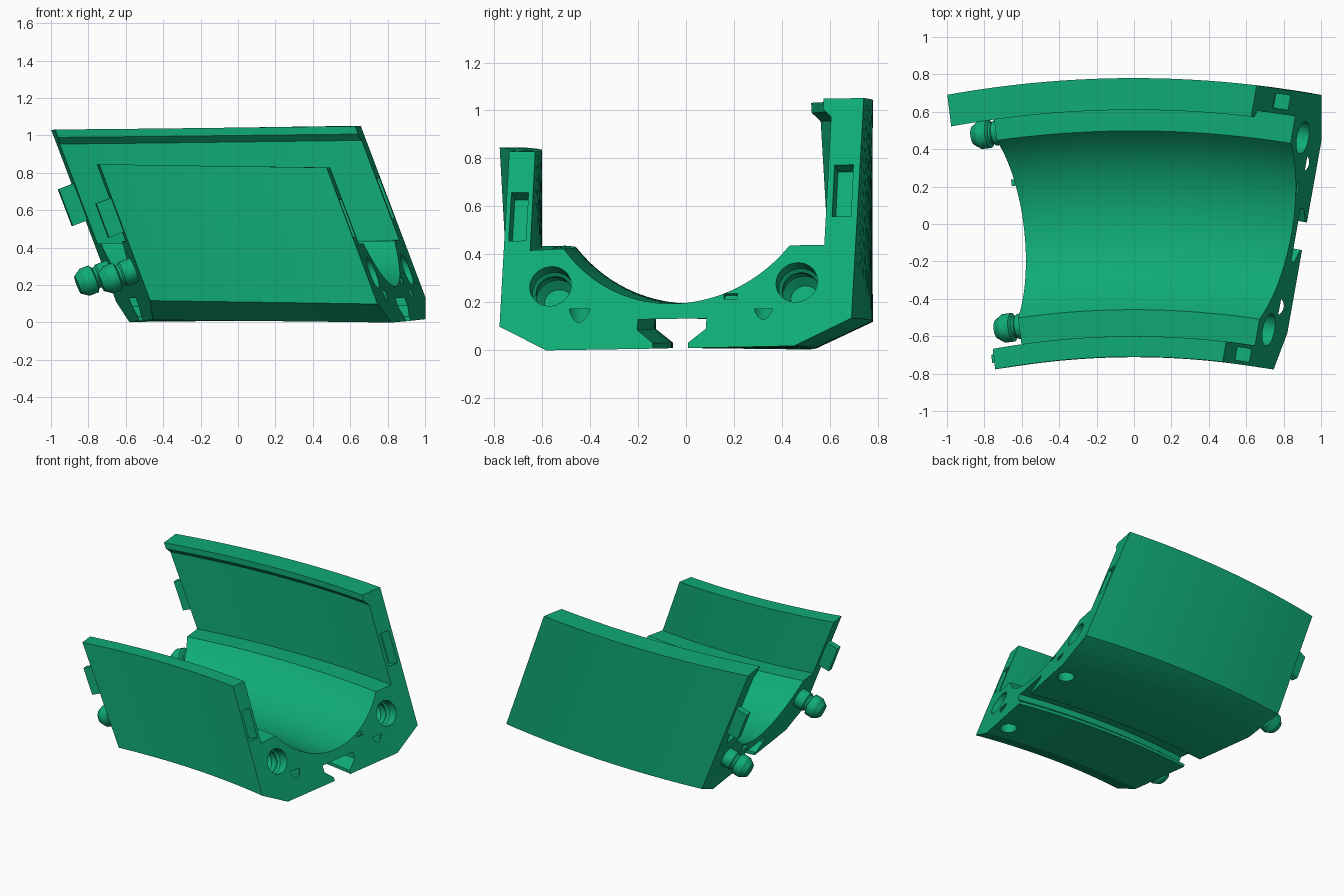
import bpy, bmesh
from math import sin, cos, sqrt, pi
from mathutils import Vector, Matrix

cube = bpy.data.objects.get("Cube")
if cube:
    bpy.data.objects.remove(cube, do_unlink=True)

green = bpy.data.materials.new("emerald green")
green.use_nodes = True
colour = (0.005, 0.41, 0.18, 1)
green.diffuse_color = colour
green.node_tree.nodes["Principled BSDF"].inputs["Base Color"].default_value = colour

BEND = 4.85      # distance from the bend centre to the section origin
HALF = 0.1475    # half of the swept angle
SLANT = 0.38     # lean of the end faces
TWIST = 0.02


def place(t, y, z):
    """Section point (y, z) at position t (-1..1) along the bent sweep."""
    r = y + BEND
    a = HALF * t - SLANT * (z - 0.53 - 0.073 * y) / r
    x, yy = r * sin(a), r * cos(a) - BEND
    return Vector((x, yy, z + TWIST * x * yy))


def end_frame(t, y, z):
    """Matrix on an end face: x along the sweep, y radial, z up the slant."""
    d = 0.01
    v = (place(t, y + d, z) - place(t, y - d, z)).normalized()
    u = (place(t, y, z + d) - place(t, y, z - d)).normalized()
    n = v.cross(u).normalized()
    u = n.cross(v)
    m = Matrix((n, v, u)).transposed().to_4x4()
    m.translation = place(t, y, z)
    return m


def finish(name, bm, smooth=True):
    bmesh.ops.recalc_face_normals(bm, faces=bm.faces)
    mesh = bpy.data.meshes.new(name)
    bm.to_mesh(mesh)
    bm.free()
    mesh.materials.append(green)
    ob = bpy.data.objects.new(name, mesh)
    bpy.context.collection.objects.link(ob)
    if smooth:
        shade(ob)
    return ob


def shade(ob):
    bpy.ops.object.select_all(action='DESELECT')
    ob.select_set(True)
    bpy.context.view_layer.objects.active = ob
    bpy.ops.object.shade_smooth_by_angle(angle=0.45)


def lathe(name, profile, matrix, smooth=True):
    """Revolve (along, radius) points around the local x axis."""
    bm = bmesh.new()
    n = 32
    rings = [[bm.verts.new((x, r * cos(2 * pi * i / n), r * sin(2 * pi * i / n)))
              for i in range(n)] for x, r in profile]
    for a, b in zip(rings, rings[1:]):
        for i in range(n):
            j = (i + 1) % n
            bm.faces.new((a[i], a[j], b[j], b[i]))
    bm.faces.new(rings[0])
    bm.faces.new(rings[-1])
    bm.transform(matrix)
    return finish(name, bm, smooth)


def box(name, x0, x1, wide, tall, matrix):
    bm = bmesh.new()
    bmesh.ops.create_cube(bm, size=1)
    bm.transform(matrix @ Matrix.Translation(((x0 + x1) / 2, 0, 0))
                 @ Matrix.Diagonal((x1 - x0, wide, tall, 1)))
    return finish(name, bm, False)


# Cross-section: outer walls, lip, ledges, round trough and dovetail slot
MID = 0.02
section = [(-0.505, 0.009), (-0.71, 0.11), (-0.71, 0.835), (-0.6, 0.835), (-0.6, 0.425)]
R_TROUGH, EDGE = 0.604, 0.478
for i in range(33):
    s = -EDGE + 2 * EDGE * i / 32
    section.append((MID + s, 0.799 - sqrt(R_TROUGH ** 2 - s * s)))
section += [(0.645, 0.43), (0.645, 0.965), (0.61, 1.0), (0.61, 1.042),
            (0.78, 1.042), (0.78, 0.12), (0.545, 0.009)]
slot = [(0.075, 0.009), (0.075, 0.032), (0.145, 0.088), (0.145, 0.132)]
section += [(MID + w, z) for w, z in slot] + [(MID - w, z) for w, z in reversed(slot)]

# Body swept along the bend
STEPS = 28
bm = bmesh.new()
rows = [[bm.verts.new(place(-1 + 2 * k / STEPS, y, z)) for y, z in section]
        for k in range(STEPS + 1)]
count = len(section)
for a, b in zip(rows, rows[1:]):
    for i in range(count):
        j = (i + 1) % count
        bm.faces.new((a[i], a[j], b[j], b[i]))
caps = [bm.faces.new(rows[0]), bm.faces.new(rows[-1])]
bmesh.ops.triangulate(bm, faces=caps)
body = finish("channel_body", bm, False)

# Connector pegs on one end, matching sockets in the other
peg = [(-0.03, 0.068), (0.065, 0.068), (0.075, 0.058), (0.088, 0.058),
       (0.098, 0.077), (0.15, 0.077), (0.19, 0.05)]
socket = [(-0.2, 0.06), (-0.16, 0.088), (-0.11, 0.088), (-0.1, 0.076),
          (-0.085, 0.076), (-0.07, 0.088), (0.1, 0.088)]
flip = Matrix.Rotation(pi, 4, 'Z')
cutters = []
for side, y in (("front", -0.505), ("back", 0.538)):
    lathe(side + "_peg", peg, end_frame(-1, y, 0.275) @ flip)
    cutters.append(lathe(side + "_socket", socket, end_frame(1, y, 0.275), False))

# Alignment tabs on one end, matching pockets in the other
for name, y, z, wide, tall, out in (("front_wall", -0.657, 0.565, 0.045, 0.195, 0.085),
                                    ("back_wall", 0.71, 0.655, 0.05, 0.21, 0.085),
                                    ("trough", 0.262, 0.222, 0.035, 0.022, 0.025)):
    box(name + "_tab", -out, 0.02, wide, tall, end_frame(-1, y, z))
    cutters.append(box(name + "_pocket", -out, 0.05, wide * 1.6, tall * 1.1,
                       end_frame(1, y, z)))

# Upright holes drilled from the underside beside the socket end
for side, y in (("front", -0.365), ("back", 0.415)):
    centre = place(1, y, 0.125)
    m = Matrix.Translation((centre.x - 0.056, centre.y, 0)) @ Matrix.Rotation(-pi / 2, 4, 'Y')
    cutters.append(lathe(side + "_pin_hole", [(-0.1, 0.056), (0.172, 0.056)], m, False))

# Cut the pockets and holes
bpy.context.view_layer.objects.active = body
for c in cutters:
    c.hide_render = True
    mod = body.modifiers.new("cut", 'BOOLEAN')
    mod.operation = 'DIFFERENCE'
    mod.solver = 'EXACT'
    mod.object = c
    bpy.ops.object.modifier_apply(modifier=mod.name)
    bpy.data.objects.remove(c, do_unlink=True)
shade(body)
